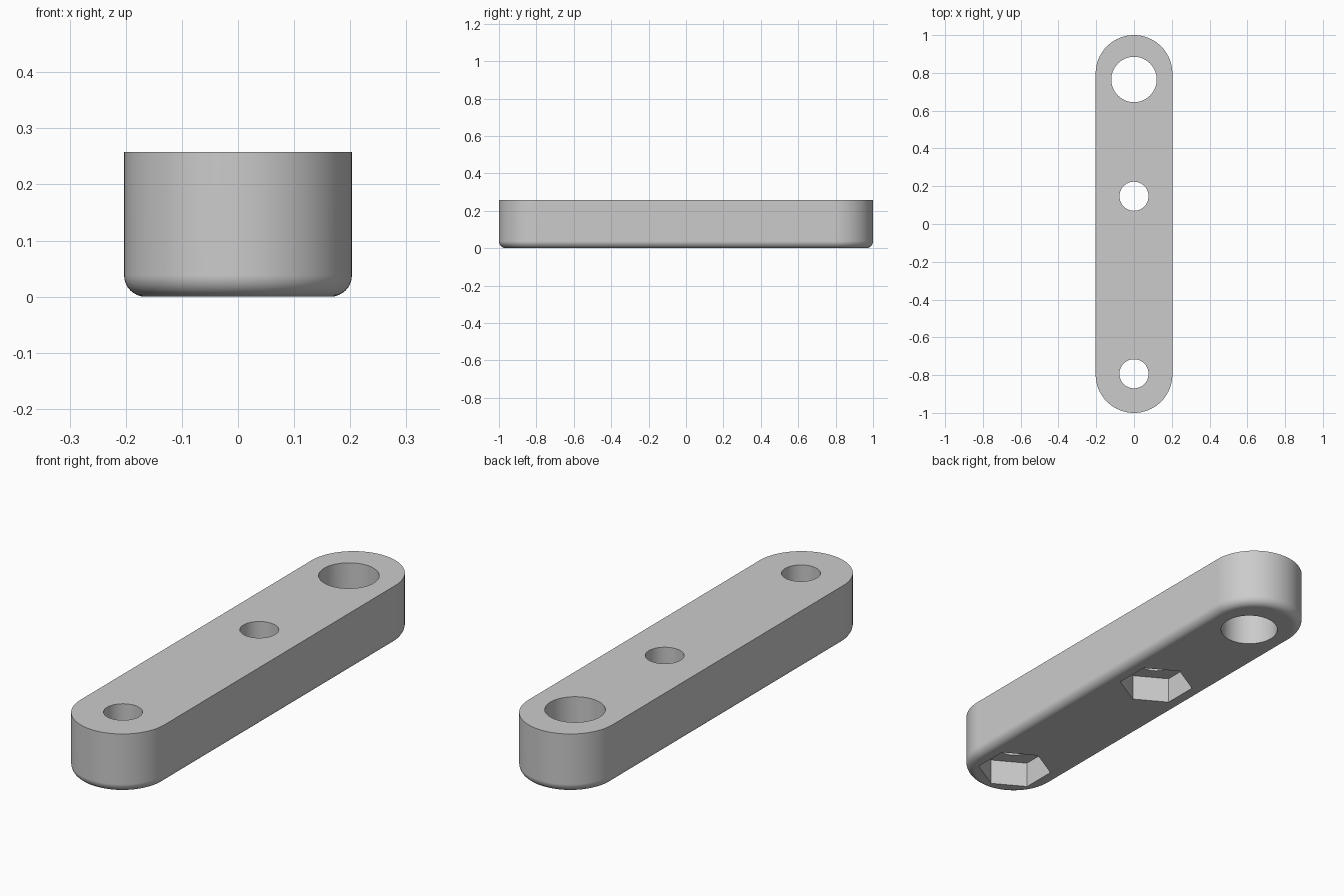
import bpy, bmesh, math

cube = bpy.data.objects.get("Cube")
if cube:
    bpy.data.objects.remove(cube, do_unlink=True)

HEIGHT, END_RADIUS, END_Y, FILLET = 0.258, 0.203, 0.797, 0.038
NUT_RADIUS, NUT_DEPTH = 0.155, 0.115
SMALL, LARGE = 0.077, 0.12

grey = bpy.data.materials.new("light grey")
grey.use_nodes = True
colour = (0.6, 0.6, 0.6, 1)
grey.diffuse_color = colour
grey.node_tree.nodes["Principled BSDF"].inputs["Base Color"].default_value = colour


def prism(name, outline, z0, z1, fillet=0):
    """Extrude a flat outline, optionally rounding its lower rim."""
    bm = bmesh.new()
    face = bm.faces.new([bm.verts.new((x, y, z0)) for x, y in outline])
    top = bmesh.ops.extrude_face_region(bm, geom=[face])["geom"]
    for v in top:
        if isinstance(v, bmesh.types.BMVert):
            v.co.z = z1
    if fillet:
        rim = [e for e in bm.edges if all(abs(v.co.z - z0) < 1e-6 for v in e.verts)]
        bmesh.ops.bevel(bm, geom=rim, offset=fillet, offset_type='OFFSET',
                        segments=8, profile=0.5, affect='EDGES')
    bmesh.ops.recalc_face_normals(bm, faces=bm.faces)
    mesh = bpy.data.meshes.new(name)
    bm.to_mesh(mesh)
    bm.free()
    mesh.materials.append(grey)
    obj = bpy.data.objects.new(name, mesh)
    bpy.context.collection.objects.link(obj)
    return obj


def arc(y, radius, start, sweep, steps, closed=False):
    count = steps if closed else steps + 1
    return [(radius * math.cos(start + sweep * i / steps),
             y + radius * math.sin(start + sweep * i / steps)) for i in range(count)]


# Bar with rounded ends and a rounded lower rim
outline = arc(END_Y, END_RADIUS, 0, math.pi, 40) + arc(-END_Y, END_RADIUS, math.pi, math.pi, 40)
bar = prism("link_bar", outline, 0, HEIGHT, FILLET)

# Through holes, and hexagonal nut pockets under the small ones
cutters = []
for label, y, radius in (("rear", 0.765, LARGE), ("middle", 0.147, SMALL), ("front", -0.793, SMALL)):
    circle = arc(y, radius, 0, math.tau, 64, closed=True)
    cutters.append(prism(label + "_hole_cutter", circle, -0.1, HEIGHT + 0.1))
    if radius == SMALL:
        hexagon = arc(y, NUT_RADIUS, math.pi / 2, math.tau, 6, closed=True)
        cutters.append(prism(label + "_nut_pocket_cutter", hexagon, -0.1, NUT_DEPTH))

for cutter in cutters:
    cut = bar.modifiers.new(cutter.name, 'BOOLEAN')
    cut.operation, cut.solver, cut.object = 'DIFFERENCE', 'EXACT', cutter

# Apply the cuts and remove the cutters
bpy.context.view_layer.update()
evaluated = bar.evaluated_get(bpy.context.evaluated_depsgraph_get())
finished = bpy.data.meshes.new_from_object(evaluated)
bar.modifiers.clear()
bar.data = finished
bar.data.name = "link_bar"
for cutter in cutters:
    bpy.data.objects.remove(cutter, do_unlink=True)

# Smooth rounded walls with crisp rims and flat large faces
bpy.ops.object.select_all(action='DESELECT')
bar.select_set(True)
bpy.context.view_layer.objects.active = bar
bpy.ops.object.shade_smooth_by_angle(angle=math.radians(30))
weighted = bar.modifiers.new("flat_faces", 'WEIGHTED_NORMAL')
weighted.keep_sharp = True
